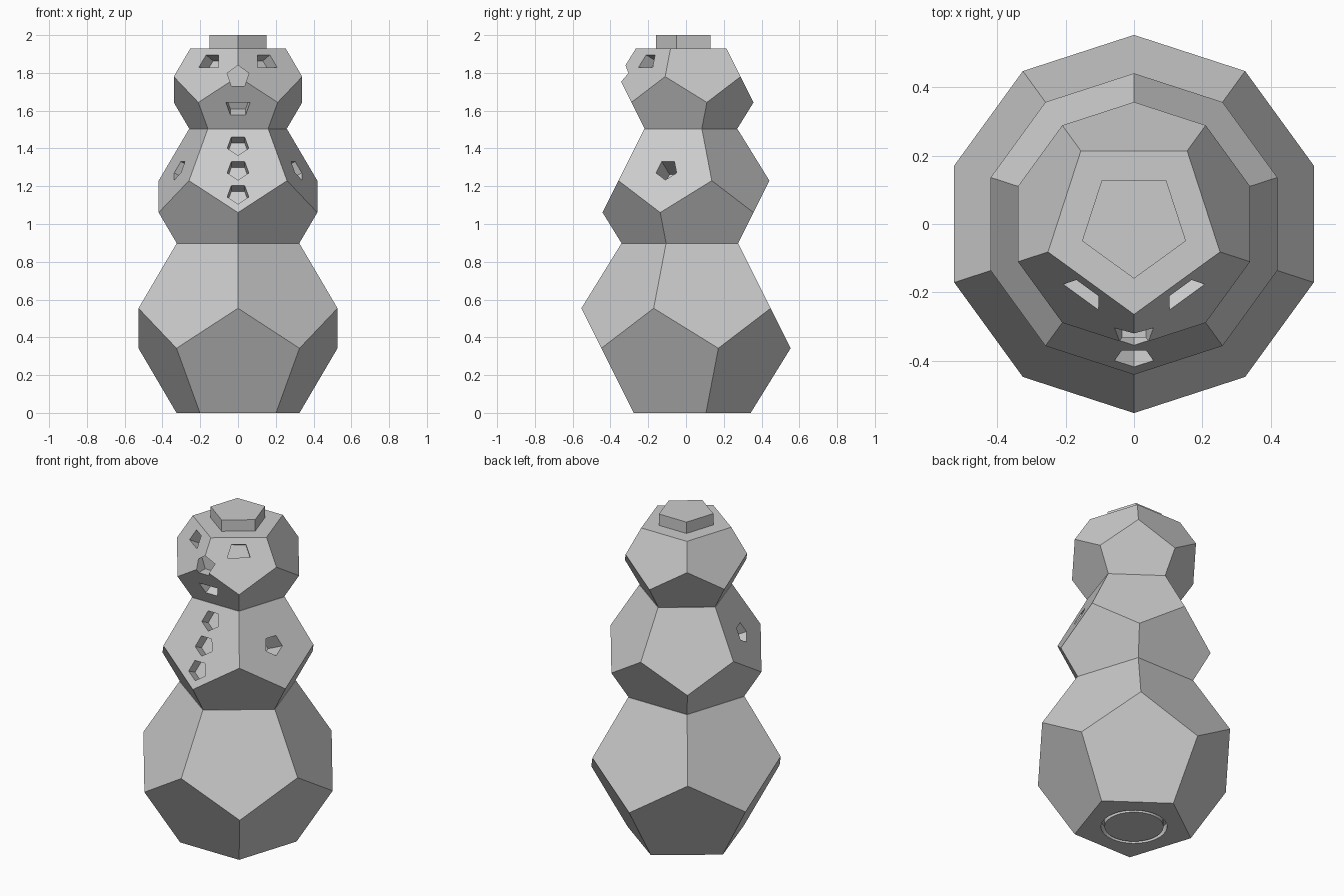
import bpy, bmesh
from math import sin, cos, radians, pi, sqrt
from mathutils import Vector

if "Cube" in bpy.data.objects:
    bpy.data.objects.remove(bpy.data.objects["Cube"])

grey = bpy.data.materials.new("plain grey")
grey.use_nodes = True
grey.diffuse_color = (0.6, 0.6, 0.6, 1)
grey.node_tree.nodes["Principled BSDF"].inputs["Base Color"].default_value = (0.6, 0.6, 0.6, 1)


def heading(deg):
    """Horizontal unit vector, measured from the front towards the left side."""
    return Vector((sin(radians(deg)), -cos(radians(deg)), 0))


def finish(bm, name):
    bmesh.ops.recalc_face_normals(bm, faces=bm.faces)
    mesh = bpy.data.meshes.new(name)
    bm.to_mesh(mesh)
    bm.free()
    mesh.materials.append(grey)
    ob = bpy.data.objects.new(name, mesh)
    bpy.context.collection.objects.link(ob)
    return ob


def prism(bm, near, far):
    """Closed prism between two matching outlines."""
    a = [bm.verts.new(p) for p in near]
    b = [bm.verts.new(p) for p in far]
    n = len(a)
    bm.faces.new(a)
    bm.faces.new(b[::-1])
    for i in range(n):
        j = (i + 1) % n
        bm.faces.new((a[i], b[i], b[j], a[j]))


class Ball:
    """Dodecahedron standing on a face, trimmed between two heights."""

    def __init__(self, name, centre, radius, bottom, top, front):
        self.radius = radius
        self.low, self.high = centre - 0.191 * radius, centre + 0.191 * radius
        self.cutters = bmesh.new()
        bm = bmesh.new()

        def ring(z, r, phase):
            return [bm.verts.new(heading(phase + 72 * k) * r + Vector((0, 0, z))) for k in range(5)]

        t = ring(top, self.reach(top, True) / cos(pi / 5), front)
        u = ring(self.high, radius, front)
        l = ring(self.low, radius, front + 36)
        b = ring(bottom, self.reach(bottom, False) / cos(pi / 5), front + 36)
        bm.faces.new(t)
        bm.faces.new(b)
        for i in range(5):
            j = (i + 1) % 5
            bm.faces.new((t[i], t[j], u[j], l[i], u[i]))
            bm.faces.new((b[i], b[j], l[j], u[j], l[i]))
        self.ob = finish(bm, name)

    def reach(self, z, upper):
        """Distance from the axis to the middle line of a sloping face."""
        return self.radius - 0.5 * (z - self.low if upper else self.high - z)

    def hole(self, deg, z, outline, depth, upper=True):
        """Recess cut square to a sloping face."""
        out = heading(deg)
        normal = (out * 2 + Vector((0, 0, 1 if upper else -1))) / sqrt(5)
        side = Vector((0, 0, 1)).cross(out)
        up = normal.cross(side)
        mid = out * self.reach(z, upper) + Vector((0, 0, z))
        flat = [mid + side * x + up * y for x, y in outline]
        prism(self.cutters, [p + normal * 0.02 for p in flat], [p - normal * depth for p in flat])

    def carve(self):
        cutter = finish(self.cutters, "cutter")
        mod = self.ob.modifiers.new("recesses", "BOOLEAN")
        mod.operation, mod.solver, mod.object = "DIFFERENCE", "EXACT", cutter
        bpy.context.view_layer.objects.active = self.ob
        bpy.ops.object.modifier_apply(modifier=mod.name)
        bpy.data.objects.remove(cutter)


def pentagon(r, start):
    return [(r * cos(radians(start + 72 * k)), r * sin(radians(start + 72 * k))) for k in range(5)]


point_down, point_up = pentagon(0.06, -90), pentagon(0.06, 90)
wide_top = [(-0.064, 0.037), (0.064, 0.037), (0.04, -0.037), (-0.04, -0.037)]
wide_bottom = [(x, -y) for x, y in wide_top]

# Stacked balls meeting at shared pentagons
base = Ball("lower_body", 0.448, 0.554, 0, 0.896, 0)
body = Ball("middle_body", 1.145, 0.4416, 0.896, 1.502, 36)
head = Ball("head", 1.712, 0.3575, 1.502, 1.93, 0)

# Buttons and arm sockets
for z in (1.417, 1.287, 1.16):
    body.hole(0, z, point_down, 0.07)
for deg in (-72, 72):
    body.hole(deg, 1.287, point_down, 0.15)
body.carve()

# Eyes, mouth and nose recess
for deg in (-36, 36):
    head.hole(deg, 1.862, wide_bottom, 0.07)
head.hole(0, 1.61, wide_top, 0.07, upper=False)
prism(head.cutters, *[[Vector((x, y, 1.78 + z)) for x, z in point_up] for y in (-0.5, -0.27)])
head.carve()

# Round groove under the base
groove = base.cutters
rings = [[groove.verts.new((r * cos(k * pi / 24), r * sin(k * pi / 24), z)) for k in range(48)]
         for r, z in ((0.185, -0.02), (0.185, 0.05), (0.165, 0.05), (0.165, -0.02))]
for i in range(4):
    a, b = rings[i], rings[(i + 1) % 4]
    for k in range(48):
        m = (k + 1) % 48
        groove.faces.new((a[k], a[m], b[m], b[k]))
base.carve()

# Flat hat
bm = bmesh.new()
prism(bm, *[[heading(72 * k) * 0.16 + Vector((0, 0, z)) for k in range(5)] for z in (1.93, 2.0)])
finish(bm, "hat")
